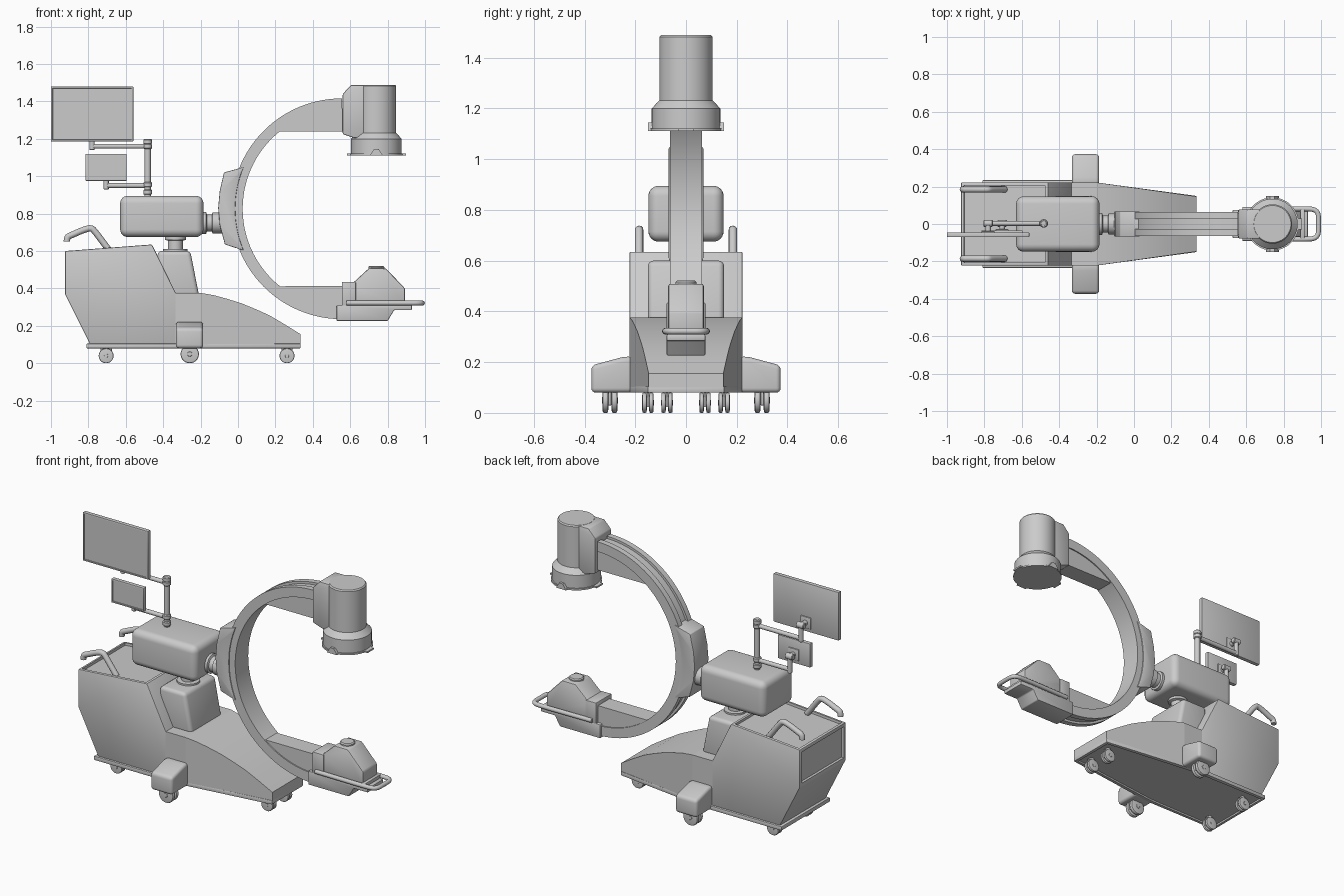
import bpy, bmesh, math
from mathutils import Vector

if "Cube" in bpy.data.objects:
    bpy.data.objects.remove(bpy.data.objects["Cube"])


def finish(name, bm, angle=32):
    bmesh.ops.recalc_face_normals(bm, faces=bm.faces)
    me = bpy.data.meshes.new(name)
    bm.to_mesh(me)
    bm.free()
    ob = bpy.data.objects.new(name, me)
    bpy.context.collection.objects.link(ob)
    bpy.ops.object.select_all(action='DESELECT')
    ob.select_set(True)
    bpy.context.view_layer.objects.active = ob
    bpy.ops.object.shade_smooth_by_angle(angle=math.radians(angle))
    return ob


def prism(name, pts, lo, hi, plane='xz', bevel=0.0, seg=2, insets=(), warp=None):
    """Extrude a 2D profile; optionally warp, bevel sharp edges and recess faces."""
    put = {'xz': lambda a, b, c: (a, c, b), 'xy': lambda a, b, c: (a, b, c),
           'yz': lambda a, b, c: (c, a, b)}[plane]
    bm = bmesh.new()
    A = [bm.verts.new(put(a, b, lo)) for a, b in pts]
    B = [bm.verts.new(put(a, b, hi)) for a, b in pts]
    bm.faces.new(A)
    bm.faces.new(B)
    for i in range(len(pts)):
        j = (i + 1) % len(pts)
        bm.faces.new((A[i], A[j], B[j], B[i]))
    if warp:
        for v in bm.verts:
            v.co = warp(v.co)
    bmesh.ops.recalc_face_normals(bm, faces=bm.faces)
    if bevel:
        edges = [e for e in bm.edges if e.calc_face_angle(0) > 0.4]
        bmesh.ops.bevel(bm, geom=edges, offset=bevel, segments=seg, profile=0.5,
                        affect='EDGES', clamp_overlap=True)
    bm.normal_update()
    for n, thick, depth in insets:
        f = max((f for f in bm.faces if f.normal.dot(Vector(n)) > 0.9), key=lambda f: f.calc_area())
        bmesh.ops.inset_region(bm, faces=[f], thickness=thick, depth=0)
        bmesh.ops.inset_region(bm, faces=[f], thickness=0.001, depth=depth)
    return finish(name, bm)


def box(name, x, y, z, **kw):
    return prism(name, [(x[0], z[0]), (x[1], z[0]), (x[1], z[1]), (x[0], z[1])], y[0], y[1], **kw)


def lathe(name, prof, loc, axis=(0, 0, 1), n=40):
    """Revolve (radius, height) points about an axis through loc."""
    q = Vector(axis).to_track_quat('Z', 'Y')
    bm = bmesh.new()
    rings = [[bm.verts.new(Vector(loc) + q @ Vector((r * math.cos(t), r * math.sin(t), h)))
              for t in (2 * math.pi * k / n for k in range(n))] for r, h in prof]
    for R, S in zip(rings, rings[1:]):
        for k in range(n):
            bm.faces.new((R[k], R[(k + 1) % n], S[(k + 1) % n], S[k]))
    bm.faces.new(rings[0])
    bm.faces.new(rings[-1])
    return finish(name, bm)


def rod(name, p, q, r):
    d = Vector(q) - Vector(p)
    return lathe(name, [(r * .8, 0), (r, r * .2), (r, d.length - r * .2), (r * .8, d.length)], p, d, 20)


def tube(name, pts, r):
    cu = bpy.data.curves.new(name, 'CURVE')
    cu.dimensions = '3D'
    cu.bevel_depth, cu.bevel_resolution, cu.use_fill_caps = r, 4, True
    s = cu.splines.new('NURBS')
    s.points.add(len(pts) - 1)
    for p, c in zip(s.points, pts):
        p.co = (*c, 1)
    s.order_u, s.use_endpoint_u, s.resolution_u = 3, True, 6
    ob = bpy.data.objects.new(name, cu)
    bpy.context.collection.objects.link(ob)
    return ob


# Base plate and cabinet
half = [(-.81, .235), (-.31, .235), (-.2, .222), (.335, .15)]
prism('base_plate', half + [(x, -y) for x, y in half[::-1]], .08, .105, 'xy', bevel=.004,
      insets=[((0, 0, -1), .02, -.01)])
prism('rear_cabinet', [(-.79, .1), (-.925, .37), (-.925, .60), (-.46, .635), (-.33, .37), (-.33, .1)],
      -.223, .223, bevel=.006, insets=[((0, 0, 1), .014, -.015), ((-1, 0, 0), .02, -.015)])
box('middle_body', (-.34, -.2), (-.222, .222), (.1, .376))


# Sloping front hood, narrowing toward the front
def taper(c):
    return Vector((c.x, c.y * (.222 - (c.x + .2) * .075 / .535), c.z))


prism('front_hood', [(-.2, .1), (-.2, .376), (-.13, .364), (-.06, .345), (.02, .32), (.1, .287), (.17, .255),
                     (.25, .208), (.335, .155), (.335, .1)], -1, 1, warp=taper)

# Column, neck and upper housing
prism('column', [(-.43, .36), (-.43, .60), (-.255, .60), (-.208, .36)], -.15, .15, bevel=.022, seg=4)
lathe('column_neck', [(.065, .59), (.065, .61), (.04, .612), (.04, .655), (.056, .66), (.056, .685)], (-.335, 0, 0))
box('upper_housing', (-.63, -.185), (-.148, .148), (.675, .895), bevel=.04, seg=6)
lathe('arm_coupling', [(.058, 0), (.058, .03), (.046, .034), (.046, .06), (.056, .064), (.056, .12)],
      (-.2, 0, .75), (1, 0, 0))

# C-shaped arm with an outer groove
CX, CZ = .555, .826


def arc(r, a0, a1, n):
    return [(CX + r * math.cos(math.radians(a0 + (a1 - a0) * k / n)),
             CZ + r * math.sin(math.radians(a0 + (a1 - a0) * k / n))) for k in range(n + 1)]


section = [(.53, -.063), (.59, -.063), (.59, -.028), (.576, -.028), (.576, .028), (.59, .028), (.59, .063), (.53, .063)]
bm = bmesh.new()
rows = [[bm.verts.new((x, y, z)) for x, z in arc(r, 90, 270, 72)] for r, y in section]
for R, S in zip(rows, rows[1:] + rows[:1]):
    for k in range(72):
        bm.faces.new((R[k], R[k + 1], S[k + 1], S[k]))
for k in (0, 72):
    bm.faces.new([R[k] for R in rows])
finish('c_arm', bm)

top_web = [(.57, 1.24)] + [(.57, 1.361)] + arc(.537, 91, 129.5, 18)
prism('upper_arm_web', top_web, -.056, .056)
prism('lower_arm_web', [(x, 2 * CZ - z) for x, z in top_web], -.056, .056)
prism('arm_carriage', [(-.075, 1.02), (-.098, .92), (-.106, .83), (-.098, .74), (-.07, .635)]
      + arc(.57, 203, 157, 16), -.068, .068, bevel=.004)

# Upper detector drum
DX = .74
lathe('detector_drum', [(.131, 1.112), (.135, 1.118), (.135, 1.20), (.105, 1.232), (.105, 1.482), (.099, 1.489)],
      (DX, 0, 0), n=64)
lathe('detector_flange', [(.142, 1.111), (.142, 1.121)], (DX, 0, 0), n=64)
prism('detector_neck', [(.56, 1.225), (.56, 1.44), (.605, 1.488), (.72, 1.488), (.72, 1.205), (.62, 1.205)],
      -.078, .078, bevel=.006)
for s in (1, -1):
    prism('detector_clip', [(DX - .035, 1.111), (DX + .035, 1.111), (DX + .012, 1.145), (DX - .012, 1.145)],
          *sorted((s * .128, s * .15)))
    box('detector_tab', sorted((DX + s * .13, DX + s * .157)), (-.03, .03), (1.111, 1.121))

# Lower source unit with bumper handle
prism('source_tray', [(.527, .31), (.527, .226), (.80, .226), (.835, .284), (.93, .284), (.93, .31)],
      -.076, .076, bevel=.005)
box('source_block', (.555, .63), (-.076, .076), (.305, .435), bevel=.005)
prism('source_cover', [(.575, .305), (.575, .42), (.615, .43), (.70, .508), (.79, .508), (.893, .40), (.893, .305)],
      -.07, .07, bevel=.008)
lathe('source_cap', [(.042, .5), (.042, .515), (.036, .521)], (DX, 0, 0))
tube('source_handle', [(.58, .078, .322), (.75, .08, .322), (.9, .082, .322), (.985, .078, .322), (.987, .0, .322),
                       (.985, -.078, .322), (.9, -.082, .322), (.75, -.08, .322), (.58, -.078, .322)], .013)
box('handle_crossbar', (.89, .912), (-.08, .08), (.312, .334), bevel=.004)

# Monitor post, swing arms and screens
PX = -.483
rod('monitor_post', (PX, .003, .88), (PX, .003, 1.2), .017)
for z in (.915, .955, 1.16, 1.185):
    rod('post_collar', (PX, .003, z - .014), (PX, .003, z + .014), .023)
for label, x, z, w, z0, z1, y in (('large', -.78, 1.16, .22, 1.185, 1.48, -.07),
                                  ('small', -.705, .95, .11, .975, 1.12, -.06)):
    rod(label + '_swing_arm', (PX, .003, z), (x, .003, z), .013)
    rod(label + '_pivot', (x, .003, z - .02), (x, .003, z + .075), .014)
    rod(label + '_tilt_joint', (x - .025, .003, z + .08), (x + .025, .003, z + .08), .018)
    rod(label + '_tilt_mount', (x, .003, z + .08), (x, y + .02, z + .08), .015)
    box(label + '_mount_plate', (x - .035, x + .035), (y + .02, y + .032), (z + .045, z + .115), bevel=.003)
    box(label + '_monitor', (x - w, x + w), (y, y + .025), (z0, z1), bevel=.003, insets=[((0, -1, 0), .009, -.004)])

# Push handles
for s in (1, -1):
    y = s * .185
    tube('push_handle', [(-.69, y, .605), (-.72, y, .645), (-.765, y, .705), (-.785, y, .725), (-.83, y, .712),
                         (-.89, y, .685), (-.915, y, .675), (-.915, y, .65)], .017)


# Twin-wheel casters
def caster(x, y, r, w):
    for s in (1, -1):
        lathe('caster_wheel', [(r * .75, -w), (r * .95, -w * .8), (r, -w * .4), (r, w * .4), (r * .95, w * .8), (r * .75, w)],
              (x, y + s * w * 1.5, r), (0, 1, 0), 28)
    rod('caster_axle', (x, y - w * 2.6, r), (x, y + w * 2.6, r), r * .3)
    box('caster_fork', (x - r * .75, x + r * .75), (y - w * .5, y + w * .5), (r * .6, r * 2.0), bevel=.003)
    rod('caster_stem', (x, y, r * 1.6), (x, y, .1), .015)


for s in (1, -1):
    caster(-.705, s * .15, .04, .009)
    caster(.262, s * .075, .04, .009)
    caster(-.258, s * .30, .049, .012)
    # Side outrigger housings
    prism('outrigger', [(s * .21, .08), (s * .21, .223), (s * .25, .22), (s * .373, .187), (s * .373, .08)],
          -.332, -.186, 'yz', bevel=.018, seg=4)
